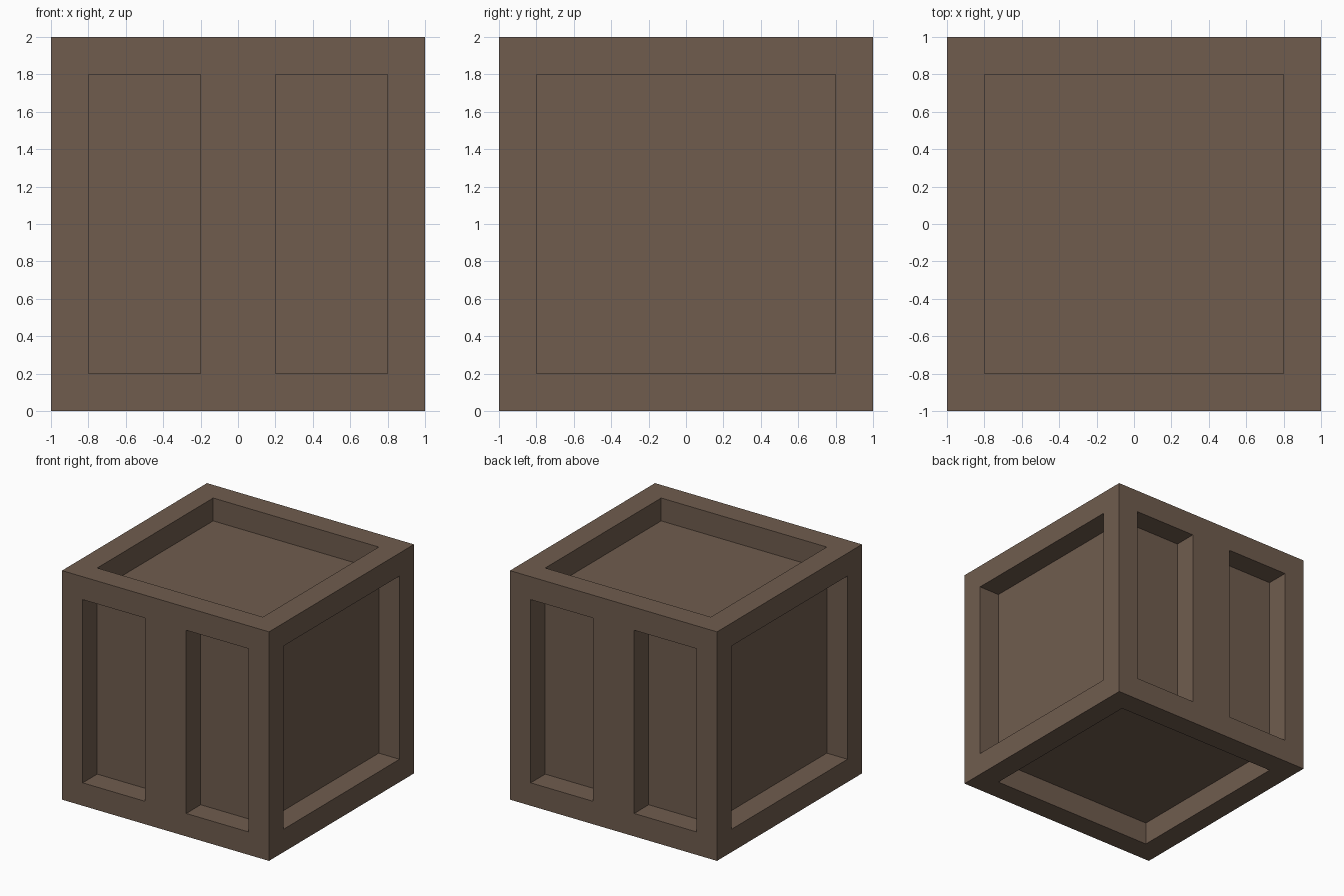
import bpy
import bmesh

cube = bpy.data.objects.get("Cube")
if cube:
    bpy.data.objects.remove(cube, do_unlink=True)

SIZE = 2.0    # outer edge length
BEAM = 0.2    # width of the frame beams
DEPTH = 0.2   # depth of the recessed panels

# Brown wood
wood = bpy.data.materials.new("brown_wood")
wood.use_nodes = True
colour = (0.162, 0.108, 0.076, 1.0)
wood.diffuse_color = colour
bsdf = wood.node_tree.nodes["Principled BSDF"]
bsdf.inputs["Base Color"].default_value = colour
bsdf.inputs["Roughness"].default_value = 0.8


def recess(bm, faces):
    """Leave a beam around each face, then sink its panel straight in."""
    bmesh.ops.inset_individual(bm, faces=faces, thickness=BEAM, use_even_offset=True)
    for face in faces:
        normal = face.normal.copy()
        sunk = bmesh.ops.extrude_discrete_faces(bm, faces=[face])["faces"][0]
        bmesh.ops.translate(bm, verts=sunk.verts, vec=normal * -DEPTH)


bm = bmesh.new()
bmesh.ops.create_cube(bm, size=SIZE)
bmesh.ops.translate(bm, verts=bm.verts, vec=(0, 0, SIZE / 2))
bm.normal_update()
ends = [f for f in bm.faces if abs(f.normal.y) > 0.9]
others = [f for f in bm.faces if f not in ends]

# Single large panels on the sides, top and bottom
recess(bm, others)

# Front and back are halved, giving two panels with a middle post
geom = set(ends)
for f in ends:
    geom.update(f.edges, f.verts)
bmesh.ops.bisect_plane(bm, geom=list(geom), plane_co=(0, 0, 0), plane_no=(1, 0, 0))
bm.normal_update()
halves = [f for f in bm.faces
          if abs(f.normal.y) > 0.9 and abs(f.calc_center_median().y) > 0.99 * SIZE / 2]
recess(bm, halves)

bmesh.ops.recalc_face_normals(bm, faces=bm.faces)
mesh = bpy.data.meshes.new("crate")
bm.to_mesh(mesh)
bm.free()
mesh.materials.append(wood)
crate = bpy.data.objects.new("crate", mesh)
bpy.context.collection.objects.link(crate)
